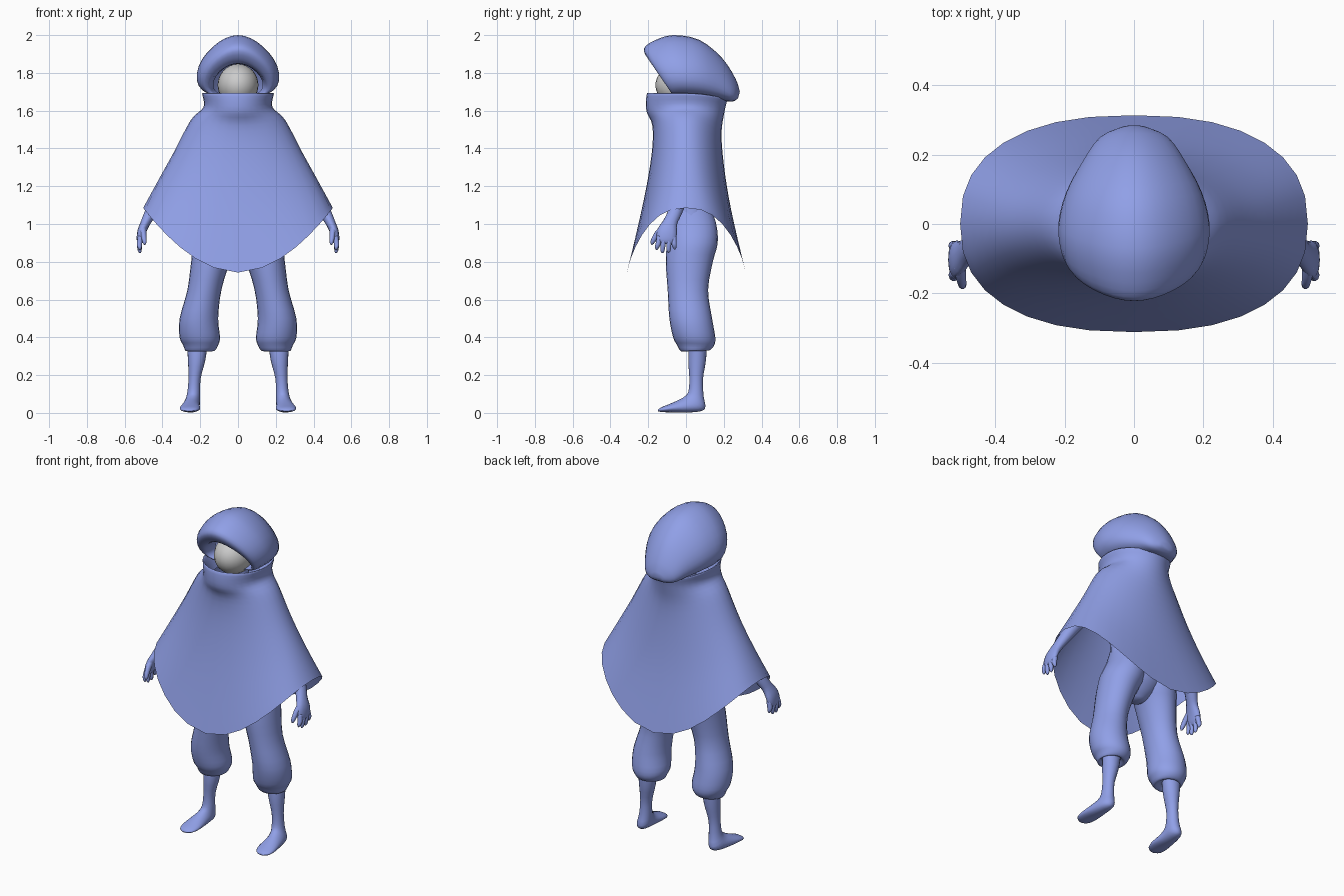
import bpy, bmesh, math
from mathutils import Vector

if "Cube" in bpy.data.objects:
    bpy.data.objects.remove(bpy.data.objects["Cube"])

blue = bpy.data.materials.new("blue_cloth")
blue.diffuse_color = (0.28, 0.35, 0.80, 1)
blue.use_nodes = True
blue.node_tree.nodes["Principled BSDF"].inputs["Base Color"].default_value = blue.diffuse_color


def smooth_rings(rings, sub):
    """Catmull-Rom interpolation between the key rings."""
    out, last = [], len(rings) - 1
    for i in range(last):
        a, b = rings[max(i - 1, 0)], rings[i]
        c, d = rings[i + 1], rings[min(i + 2, last)]
        for k in range(sub):
            t = k / sub
            out.append([q + 0.5 * t * ((r - p) + t * ((2 * p - 5 * q + 4 * r - s)
                        + t * (3 * q - p - 3 * r + s))) for p, q, r, s in zip(a, b, c, d)])
    return out + [rings[-1]]


def loft(name, rings, mat=blue, caps=(True, True), sub=3, mirror=False):
    rings = smooth_rings(rings, sub)
    bm = bmesh.new()
    vs = [[bm.verts.new(p) for p in r] for r in rings]
    n = len(vs[0])
    for r0, r1 in zip(vs, vs[1:]):
        for j in range(n):
            bm.faces.new((r0[j], r0[(j + 1) % n], r1[(j + 1) % n], r1[j]))
    for cap, r in zip(caps, (vs[0], vs[-1])):
        if cap:
            bm.faces.new(r)
    bmesh.ops.recalc_face_normals(bm, faces=bm.faces)
    for f in bm.faces:
        f.smooth = True
    me = bpy.data.meshes.new(name)
    bm.to_mesh(me)
    bm.free()
    ob = bpy.data.objects.new(name, me)
    bpy.context.collection.objects.link(ob)
    if mat:
        me.materials.append(mat)
    if mirror:
        m = ob.modifiers.new("mirror", 'MIRROR')
        m.use_mirror_merge = False
    return ob


def ring(f, b, xc, hw, skew=0, n=24, low=1):
    """Ellipse between a front and a back (y, z) point; low < 1 squares off the back half."""
    pts = []
    for j in range(n):
        a = math.tau * j / n
        v, s = math.cos(a), math.sin(a)
        if v < 0:
            s = math.copysign(abs(s) ** low, s)
        y, z = [(p + q) / 2 + (p - q) / 2 * v for p, q in zip(f, b)]
        pts.append(Vector((xc + hw * s * (1 - skew * v), y, z)))
    return pts


def tube(name, path, radii, n=12):
    """Mirrored limb: radii are (across x, along y) per path point."""
    path, rings = [Vector(p) for p in path], []
    for i, p in enumerate(path):
        t = (path[min(i + 1, len(path) - 1)] - path[max(i - 1, 0)]).normalized()
        u = Vector((0, 1, 0)).cross(t).normalized()
        v = t.cross(u)
        ru, rv = radii[i]
        rings.append([p + u * ru * math.cos(math.tau * j / n) + v * rv * math.sin(math.tau * j / n)
                      for j in range(n)])
    return loft(name, rings, mirror=True)


# Poncho with turned-in collar: side x, z / front y, z / back y, z / squareness
levels = [
    (.14, 1.60, -.14, 1.60, .14, 1.59, 2), (.172, 1.67, -.185, 1.672, .195, 1.64, 2),
    (.190, 1.69, -.207, 1.69, .218, 1.66, 2), (.182, 1.62, -.21, 1.60, .205, 1.60, 2),
    (.25, 1.55, -.178, 1.52, .188, 1.48, 2), (.34, 1.38, -.182, 1.37, .202, 1.30, 2.1),
    (.42, 1.235, -.225, 1.12, .24, 1.07, 2.25), (.502, 1.085, -.312, .743, .314, .75, 2.4)]
rings = []
for xs, zs, yf, zf, yb, zb, e in levels:
    row = []
    for j in range(32):
        c, s = math.cos(math.tau * j / 32), math.sin(math.tau * j / 32)
        cx, sy = abs(c) ** (2 / e), abs(s) ** (2 / e)
        yy, zz = (yb, zb) if s > 0 else (yf, zf)
        row.append(Vector((math.copysign(cx * xs, c), sy * yy, zz + (zs - zz) * cx ** 1.9)))
    rings.append(row)
loft("poncho", rings, caps=(False, False), sub=4)

# Hood with rolled rim around the face opening: front, back, half width
hood = [((-.05, 1.85), (-.01, 1.68), .125), ((-.16, 1.85), (-.05, 1.67), .14),
        ((-.205, 1.88), (-.06, 1.67), .16), ((-.222, 1.93), (-.055, 1.665), .18),
        ((-.17, 1.97), (-.03, 1.67), .2), ((-.07, 2.0), (.03, 1.67), .208),
        ((.07, 1.975), (.10, 1.665), .187), ((.19, 1.88), (.18, 1.655), .14),
        ((.262, 1.77), (.245, 1.648), .093), ((.285, 1.70), (.275, 1.665), .035)]
loft("hood", [ring(f, b, 0, w, skew=.28, n=28, low=.65) for f, b, w in hood], caps=(False, True))

# Grey head, its chin hidden in the collar
bpy.ops.mesh.primitive_uv_sphere_add(segments=24, ring_count=16, location=(0, -.03, 1.735))
head = bpy.context.object
head.name = "head"
head.scale = (.108, .132, .112)
bpy.ops.object.shade_smooth()

# Torso and neck under the poncho
torso = [(.80, -.01, .06, .03), (.84, -.06, .11, .09), (.91, -.09, .155, .15),
         (1.0, -.09, .155, .175), (1.1, -.09, .135, .165), (1.3, -.11, .12, .17),
         (1.45, -.10, .12, .19), (1.53, -.07, .09, .11), (1.60, -.055, .065, .06),
         (1.70, -.06, .06, .06)]
loft("torso", [ring((f, z), (b, z), 0, w) for z, f, b, w in torso])

# Baggy trouser legs: front, back, centre x, half width
trousers = [((-.075, 1.10), (.12, 1.10), .085, .07), ((-.093, 1.01), (.158, 1.01), .095, .088),
            ((-.10, .91), (.168, .90), .115, .118),
            ((-.107, .80), (.142, .80), .145, .103), ((-.097, .65), (.117, .65), .178, .09),
            ((-.088, .50), (.138, .50), .207, .102), ((-.068, .40), (.155, .40), .202, .107),
            ((-.048, .36), (.148, .355), .198, .092), ((-.025, .325), (.122, .33), .202, .075),
            ((.005, .345), (.105, .345), .21, .05)]
loft("trouser_leg", [ring(*r) for r in trousers], mirror=True)

# Shin and bare foot in one sweep
foot = [((.018, .38), (.112, .38), .215, .056), ((.012, .28), (.106, .28), .219, .046),
        ((.018, .18), (.09, .18), .23, .032), ((.012, .11), (.093, .09), .235, .035),
        ((-.01, .085), (.1, .02), .243, .042), ((-.04, .068), (.03, .003), .25, .047),
        ((-.09, .046), (-.07, .003), .254, .054), ((-.13, .03), (-.125, .004), .257, .044),
        ((-.147, .018), (-.147, .008), .257, .018)]
loft("lower_leg_and_foot", [ring(*r, n=20) for r in foot], mirror=True)

# Arm and palm
tube("arm", [(.17, 0, 1.48), (.30, 0, 1.31), (.41, -.03, 1.15), (.462, -.06, 1.06),
             (.488, -.083, 1.01), (.510, -.1, .96), (.520, -.105, .915), (.523, -.105, .895)],
     [(.06, .06), (.05, .05), (.042, .043), (.032, .038),
      (.026, .038), (.023, .053), (.017, .051), (.007, .04)])

# Fingers and thumb: root y, tip y, tip z
for k, (y0, y1, tz) in enumerate([(-.14, -.155, .862), (-.116, -.125, .846),
                                  (-.09, -.092, .848), (-.066, -.06, .866)]):
    tube("finger_%d" % (k + 1), [(.514, y0, .935), (.522, (y0 + y1) / 2, .895),
                                 (.520, y1, tz + .012), (.518, y1, tz)],
         [(.015, .015), (.014, .014), (.010, .011), (.003, .003)], n=10)
tube("thumb", [(.504, -.118, .98), (.50, -.153, .945), (.495, -.177, .905), (.493, -.181, .89)],
     [(.018, .02), (.015, .017), (.011, .012), (.003, .003)], n=10)
